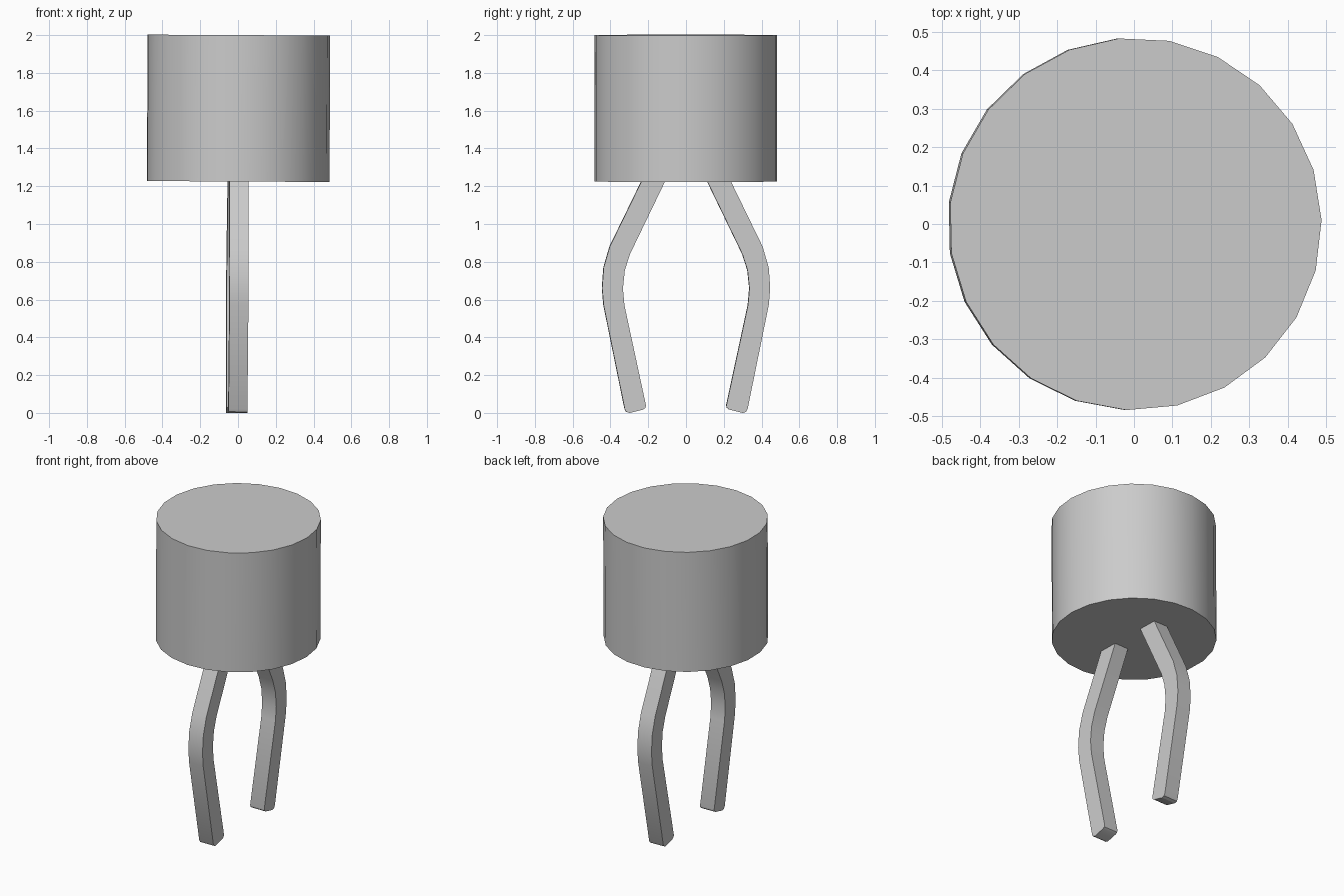
import bpy, bmesh, math
from mathutils import Matrix

cube = bpy.data.objects.get("Cube")
if cube:
    bpy.data.objects.remove(cube, do_unlink=True)

# One plain grey for everything
grey = bpy.data.materials.new("light_grey")
grey.use_nodes = True
color = (0.6, 0.6, 0.6, 1)
grey.diffuse_color = color
grey.node_tree.nodes["Principled BSDF"].inputs["Base Color"].default_value = color

# The whole part leans and turns very slightly
pose = (Matrix.Translation((-0.007, 0, 0)) @ Matrix.Rotation(math.radians(0.3), 4, 'Y')
        @ Matrix.Rotation(math.radians(1.2), 4, 'Z'))


def finish(name, bm):
    bmesh.ops.recalc_face_normals(bm, faces=bm.faces)
    bm.transform(pose)
    mesh = bpy.data.meshes.new(name)
    bm.to_mesh(mesh)
    bm.free()
    mesh.materials.append(grey)
    obj = bpy.data.objects.new(name, mesh)
    bpy.context.collection.objects.link(obj)
    bpy.ops.object.select_all(action='DESELECT')
    obj.select_set(True)
    bpy.context.view_layer.objects.active = obj
    bpy.ops.object.shade_smooth_by_angle(angle=math.radians(32))
    return obj


# Capped cylindrical body
BOTTOM, TOP = 1.225, 2.0
bm = bmesh.new()
bmesh.ops.create_cone(bm, cap_ends=True, segments=23, radius1=0.485, radius2=0.485,
                      depth=TOP - BOTTOM,
                      matrix=Matrix.Translation((0, 0, (TOP + BOTTOM) / 2))
                      @ Matrix.Rotation(math.pi / 2, 4, 'Z'))
# Start the ring on the +x axis
ring = max(bm.verts, key=lambda v: v.co.x)
bm.transform(Matrix.Rotation(-math.atan2(ring.co.y, ring.co.x), 4, 'Z'))
finish("body", bm)

# Bent square leads: side profile (y, z) extruded along x
outer = [(0.30, 0.0), (0.317, 0.006), (0.325, 0.02), (0.437, 0.57), (0.445, 0.66),
         (0.437, 0.77), (0.405, 0.88), (0.225, 1.25)]
inner = [(0.10, 1.25), (0.298, 0.84), (0.325, 0.755), (0.335, 0.66), (0.327, 0.57),
         (0.213, 0.04), (0.216, 0.027), (0.228, 0.018)]
HALF = 0.05
for name, side in (("front_leg", -1), ("back_leg", 1)):
    bm = bmesh.new()
    face = bm.faces.new([bm.verts.new((-HALF, side * y, z)) for y, z in outer + inner])
    new = bmesh.ops.extrude_face_region(bm, geom=[face])["geom"]
    bmesh.ops.translate(bm, vec=(2 * HALF, 0, 0),
                        verts=[g for g in new if isinstance(g, bmesh.types.BMVert)])
    finish(name, bm)
